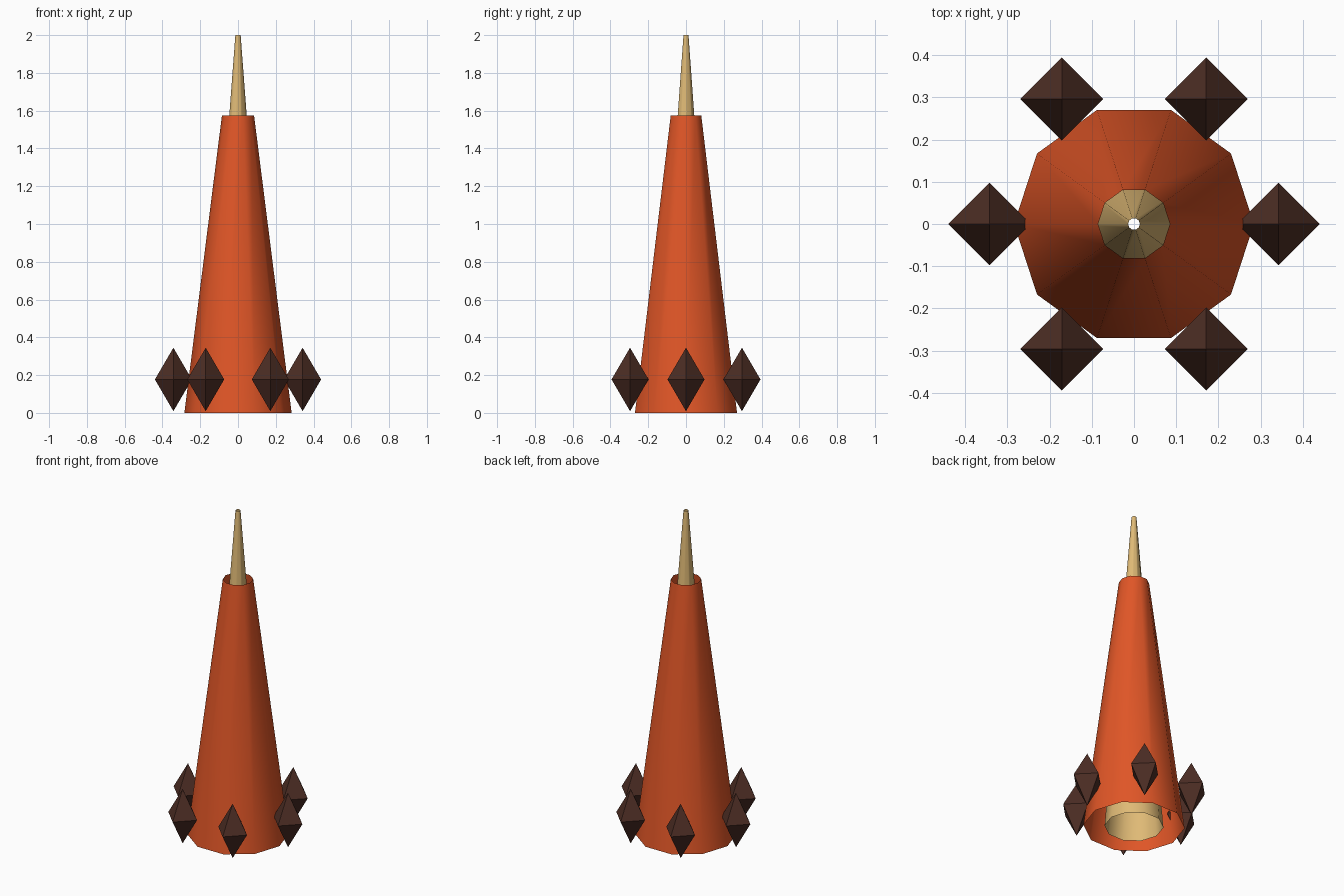
import bpy
import math

default_cube = bpy.data.objects.get("Cube")
if default_cube:
    bpy.data.objects.remove(default_cube, do_unlink=True)


def make_material(name, rgb):
    mat = bpy.data.materials.new(name)
    mat.use_nodes = True
    colour = (*rgb, 1)
    mat.diffuse_color = colour
    mat.node_tree.nodes["Principled BSDF"].inputs["Base Color"].default_value = colour
    return mat


def spin_profile(name, profile, sides, mat, smooth):
    """Sweep (radius, height) points into an open shell with a vertex on +x."""
    verts = [(r * math.cos(math.tau * i / sides), r * math.sin(math.tau * i / sides), z)
             for r, z in profile for i in range(sides)]
    faces = [(k * sides + i, k * sides + (i + 1) % sides,
              (k + 1) * sides + (i + 1) % sides, (k + 1) * sides + i)
             for k in range(len(profile) - 1) for i in range(sides)]
    mesh = bpy.data.meshes.new(name)
    mesh.from_pydata(verts, [], faces)
    mesh.materials.append(mat)
    mesh.polygons.foreach_set("use_smooth", [smooth] * len(faces))
    obj = bpy.data.objects.new(name, mesh)
    bpy.context.collection.objects.link(obj)
    return obj


orange = make_material("orange", (0.75, 0.093, 0.02))
tan = make_material("tan", (0.74, 0.49, 0.18))
brown = make_material("dark brown", (0.075, 0.027, 0.018))

# Open outer cone and the slimmer cone running through it
spin_profile("outer_cone", [(0.284, 0), (0.085, 1.575)], 10, orange, True)
spin_profile("inner_cone", [(0.165, 0), (0.014, 2)], 10, tan, True)

# Ring of six diamonds, all facing the same way
diamond_mesh = bpy.data.meshes.new("diamond")
diamond_mesh.from_pydata(
    [(0.098, 0, 0), (0, 0.098, 0), (-0.098, 0, 0), (0, -0.098, 0), (0, 0, 0.168), (0, 0, -0.168)], [],
    [f for i in range(4) for f in ((i, (i + 1) % 4, 4), ((i + 1) % 4, i, 5))])
diamond_mesh.materials.append(brown)
for i in range(6):
    angle = math.tau * i / 6
    diamond = bpy.data.objects.new(f"diamond_{i + 1}", diamond_mesh)
    diamond.location = (0.342 * math.cos(angle), 0.342 * math.sin(angle), 0.177)
    bpy.context.collection.objects.link(diamond)
